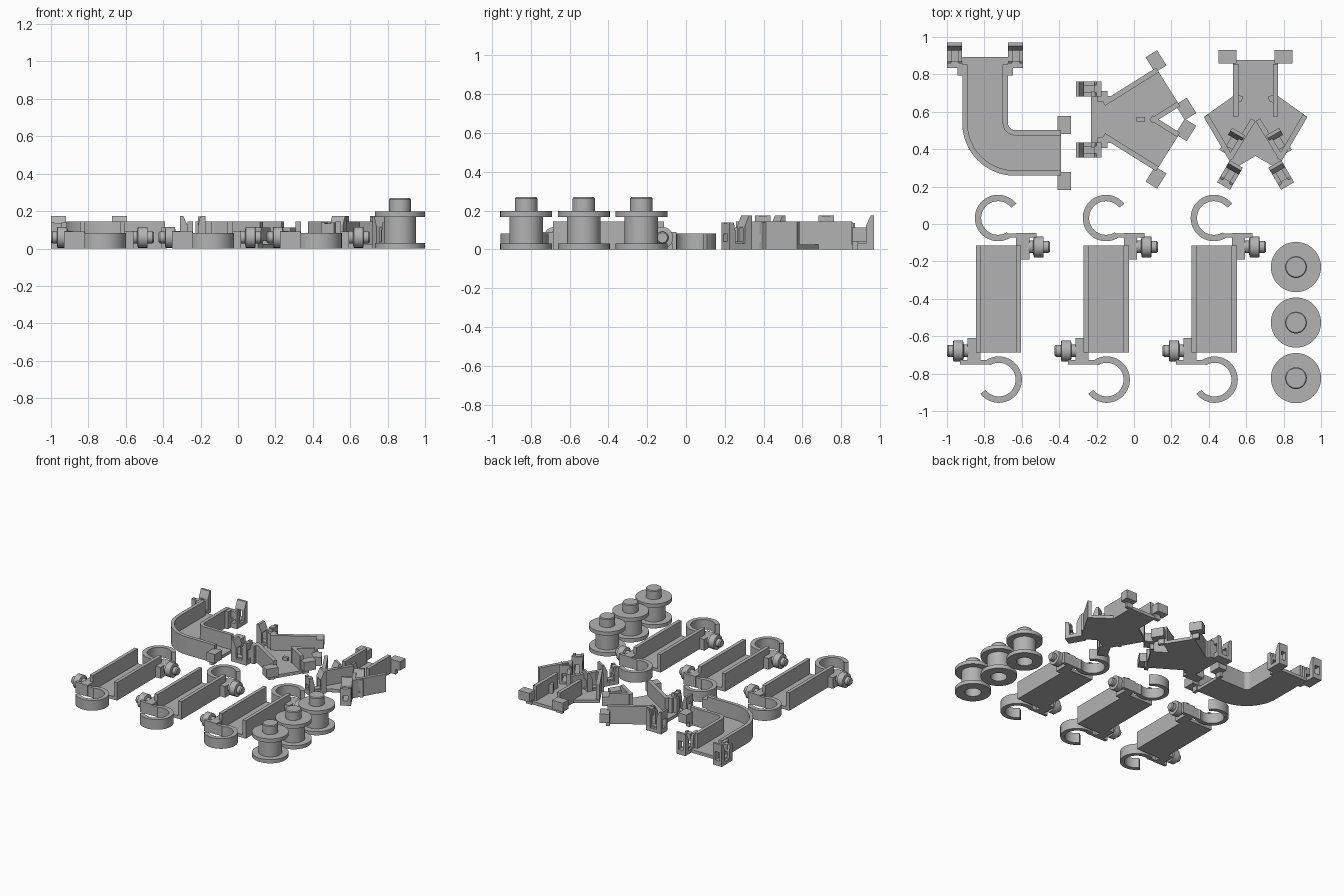
import bpy, bmesh, math
from math import cos, sin, pi, radians
from mathutils import Matrix, Vector

if "Cube" in bpy.data.objects:
    bpy.data.objects.remove(bpy.data.objects["Cube"])

grey = bpy.data.materials.new("plain grey")
grey.use_nodes = True
COLOR = (0.45, 0.45, 0.45, 1)
grey.diffuse_color = COLOR
grey.node_tree.nodes["Principled BSDF"].inputs["Base Color"].default_value = COLOR

FLOOR, WALL, T, HALF = 0.025, 0.145, 0.028, 0.121


def place(x, y, ang=0.0):
    return Matrix.Translation((x, y, 0)) @ Matrix.Rotation(ang, 4, 'Z')


def finish(name, bm, m, smooth=False):
    bmesh.ops.recalc_face_normals(bm, faces=bm.faces)
    me = bpy.data.meshes.new(name)
    bm.to_mesh(me)
    bm.free()
    me.materials.append(grey)
    ob = bpy.data.objects.new(name, me)
    ob.matrix_world = m
    bpy.context.collection.objects.link(ob)
    if smooth:
        bpy.context.view_layer.objects.active = ob
        ob.select_set(True)
        bpy.ops.object.shade_smooth_by_angle(angle=radians(35))
        ob.select_set(False)
    return ob


def extrude(name, pts, vec, m=Matrix(), smooth=False):
    """Extrude a closed outline of 3D points along a vector."""
    bm = bmesh.new()
    f = bm.faces.new([bm.verts.new(p) for p in pts])
    r = bmesh.ops.extrude_face_region(bm, geom=[f])
    verts = [v for v in r["geom"] if isinstance(v, bmesh.types.BMVert)]
    bmesh.ops.translate(bm, verts=verts, vec=vec)
    return finish(name, bm, m, smooth)


def slab(name, pts, z0, z1, m=Matrix(), smooth=False):
    return extrude(name, [(x, y, z0) for x, y in pts], (0, 0, z1 - z0), m, smooth)


def box(name, x0, x1, y0, y1, z0, z1, m=Matrix()):
    return slab(name, [(x0, y0), (x1, y0), (x1, y1), (x0, y1)], z0, z1, m)


def wall(name, p, q, side=1, m=Matrix()):
    """Upright wall on line p-q, thickened to its left (1) or right (-1)."""
    p, q = Vector(p), Vector(q)
    d = (q - p).normalized()
    n = Vector((-d.y, d.x)) * T * side
    slab(name, [p, q, q + n, p + n], 0, WALL, m)


def arc(r, a0, a1, n=24):
    return [(r * cos(a0 + (a1 - a0) * i / n), r * sin(a0 + (a1 - a0) * i / n)) for i in range(n + 1)]


def lathe(name, prof, m, n=48):
    """Revolve an (r, z) profile around the local z axis."""
    bm = bmesh.new()
    rings = [[bm.verts.new((r * cos(2 * pi * i / n), r * sin(2 * pi * i / n), z)) for i in range(n)]
             for r, z in prof]
    for a, b in zip(rings, rings[1:]):
        for i in range(n):
            bm.faces.new((a[i], a[(i + 1) % n], b[(i + 1) % n], b[i]))
    bm.faces.new(rings[0])
    bm.faces.new(rings[-1])
    return finish(name, bm, m, True)


def clip(name, x, y, ang, inner=0.175):
    """Snap socket: two chamfered prongs with a window, local x points outward."""
    m = place(x, y, ang)
    prof = [(-.068, 0), (.068, 0), (.068, .175), (.05, .175), (.025, .12), (.025, .03),
            (-.03, .03), (-.03, inner - .05), (-.042, inner), (-.068, inner)]
    for s in (-1, 1):
        y0 = s * .04 if s < 0 else .02
        extrude(name + "_side", [(a, y0, b) for a, b in prof], (0, .02, 0), m)
    box(name + "_sill", -.068, .068, -.02, .02, 0, .04, m)
    hook = [(.068, .11), (.068, .175), (.05, .175), (.025, .12), (.025, .11)]
    extrude(name + "_hook", [(a, -.02, b) for a, b in hook], (0, .04, 0), m)
    box(name + "_lintel", -.068, -.03, -.02, .02, inner - .06, inner - .005, m)


def plugs(name, x, y, ang):
    """Pair of male blocks beside the open end of a channel."""
    m = place(x, y, ang)
    for s in (-1, 1):
        c = s * .15
        box(name + "_plug", -.018, .054, c - .048, c + .048, .04, .112, m)
        box(name + "_plug_web", -.018, .01, min(s * .11, s * .16), max(s * .11, s * .16), 0, .112, m)


# Straight channels with hooks and rollers
for k in range(3):
    cx, cy = -.725 + k * .577, -.4
    base = place(cx, cy)
    box("straight_floor", -HALF, HALF, -.286, .286, 0, FLOOR, base)
    for turn in (0, pi):
        m = place(cx, cy, turn)
        box("straight_wall", HALF - T, HALF, -.286, .286, 0, WALL, m)
        box("roller_bracket", .095, .165, .21, .352, 0, .09, m)
        box("bracket_lip", .16, .205, .328, .352, 0, .09, m)
        axle = m @ Matrix.Translation((.16, .278, .06)) @ Matrix.Rotation(pi / 2, 4, 'Y')
        lathe("roller", [(.034, 0), (.034, .025), (.056, .03), (.056, .08), (.05, .082),
                         (.032, .082), (.032, .108), (.026, .116)], axle)
        hook = arc(.124, radians(38), radians(312), 40) + arc(.09, radians(300), radians(38), 40)
        slab("open_hook", hook, 0, .082, m @ Matrix.Translation((-.002, .432, 0)), True)
        box("hook_link", .04, .12, .328, .35, 0, .082, m)

# Spools with a peg on top and a bore below
for y in (-.23, -.527, -.824):
    lathe("spool", [(.06, .09), (.06, 0), (.134, 0), (.134, .03), (.086, .03), (.086, .168),
                    (.134, .168), (.134, .198), (.058, .198), (.058, .262), (.053, .269)],
          place(.866, y))

# Curved channel: quarter bend between two straight ends
bend = place(-.636, .54)
RO, RI, TOP, END = .282, .038, .353, .246


def bend_strip(name, r0, r1, top, z1):
    pts = [(-r1, top)] + arc(r1, pi, 1.5 * pi) + [(END, -r1), (END, -r0)]
    pts += arc(r0, 1.5 * pi, pi) + [(-r0, top)]
    slab(name, pts, 0, z1, bend, True)


bend_strip("curve_floor", RI, RO, TOP, FLOOR)
bend_strip("curve_outer_wall", RO - T, RO, TOP - .04, WALL)
bend_strip("curve_inner_wall", RI, RI + T, TOP - .04, WALL)
for s in (-1, 1):
    x = -.796 + s * .163
    clip("curve_clip", x, .902, pi / 2, .14)
    xb = -.796 + s * .134
    box("curve_clip_web", xb - .014, xb + .014, .795, .86, 0, .14)
plugs("curve", -.39, .38, 0)

# Forked channel: one inlet, two angled outlets
FX, FY, ANG = -.096, .559, radians(32)
fork = place(FX, FY)
slab("fork_inlet_floor", [(-.134, -.125), (0, -.125), (.05, 0), (0, .125), (-.134, .125)], 0, FLOOR, fork)
for s in (-1, 1):
    a = s * ANG
    arm = place(FX, FY, a)
    L = .328
    inner = HALF / math.tan(ANG)
    box("fork_arm_floor", -.02, L, -HALF, HALF, 0, FLOOR, arm)
    wall("fork_outer_wall", (-.01, s * HALF), (L, s * HALF), -s, arm)
    wall("fork_inner_wall", (inner - .04, -s * HALF), (L, -s * HALF), s, arm)
    wall("fork_inlet_wall", (-.1, s * .125), (-.02, s * .125), -s, fork)
    plugs("fork", FX + L * cos(a), FY + L * sin(a), a)
    clip("fork_clip", -.243, FY + s * .163, pi)
    yb = s * .137
    box("fork_clip_web", -.13, -.045, yb - .015, yb + .015, 0, WALL, fork)
box("fork_bump", .11, .155, -.012, .012, 0, .05, fork)

# Junction: a stem that widens into two crossing branches
JX = .65
half = [(.12, .877), (.12, .684), (.277, .572), (.14, .338), (.125, .29), (0, .364)]
outline = half + [(-x, y) for x, y in reversed(half[:-1])]
slab("junction_floor", outline, 0, FLOOR, place(JX, 0))
j = place(JX, 0)
for s in (-1, 1):
    wall("junction_stem_wall", (s * .12, .855), (s * .12, .575), -s, j)
    wall("junction_outer_wall", (s * .277, .572), (s * .14, .338), -s, j)
    wall("junction_inner_wall", (0, .55), (s * .125, .345), s, j)
    slab("junction_guide", [(s * .092, .69), (s * .065, .68), (s * .075, .655), (s * .092, .65)], 0, .1, j)
    lean = radians(90 - s * -30)
    clip("junction_upper_clip", JX + s * .125, .435, lean, .14)
    clip("junction_lower_clip", JX + s * .137, .262, lean, .14)
plugs("junction", JX, .877, pi / 2)
